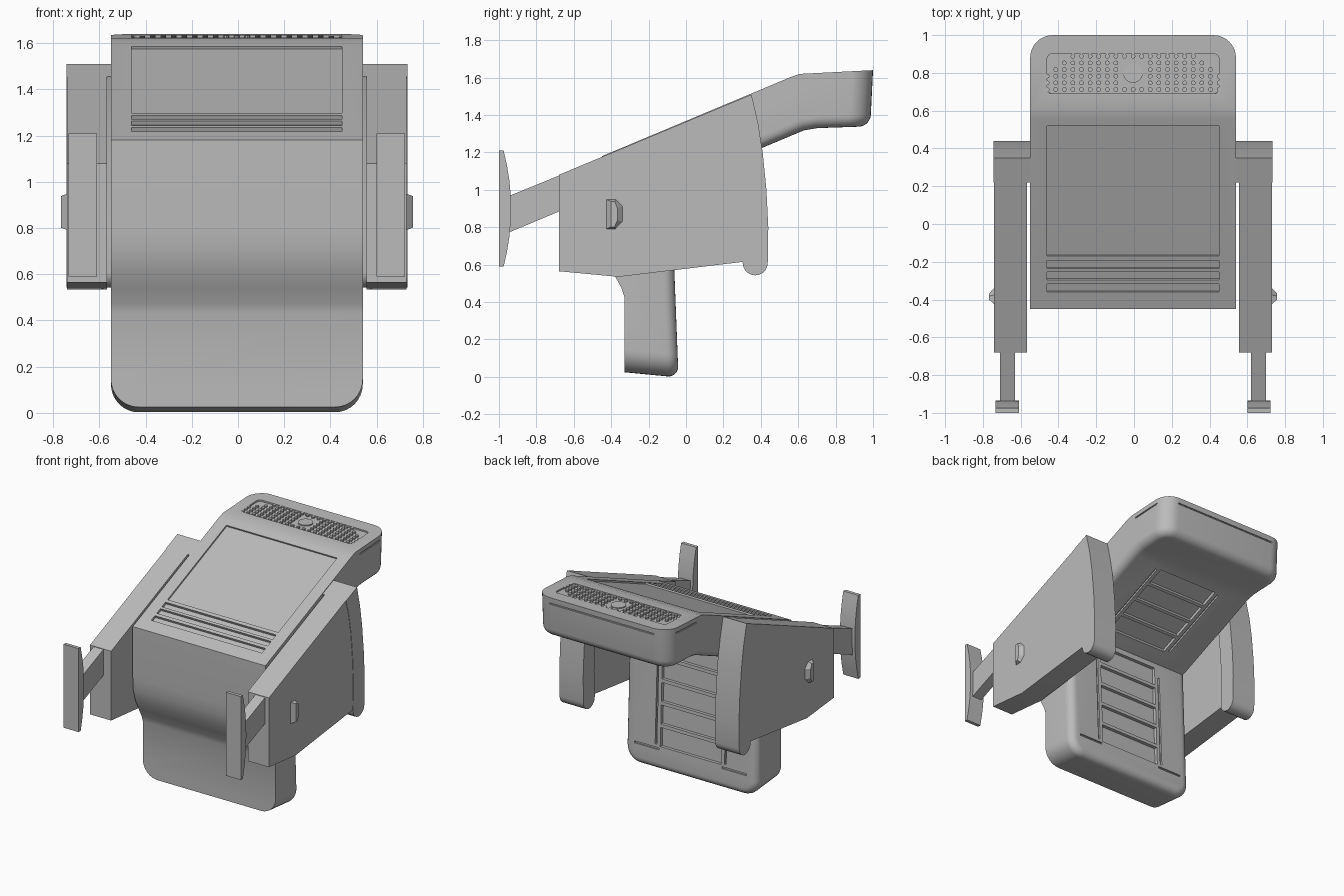
import bpy, bmesh, math
from mathutils import Matrix, Vector

if "Cube" in bpy.data.objects:
    bpy.data.objects.remove(bpy.data.objects["Cube"])

grey = bpy.data.materials.new("light_grey")
grey.use_nodes = True
grey.diffuse_color = (0.5, 0.5, 0.5, 1)
grey.node_tree.nodes["Principled BSDF"].inputs["Base Color"].default_value = grey.diffuse_color

MID = -0.005          # symmetry plane
HALF = 0.545          # half width of the shell
SLOPE = math.atan2(0.44, 1.05)


def finish(name, bm):
    bmesh.ops.recalc_face_normals(bm, faces=bm.faces)
    mesh = bpy.data.meshes.new(name)
    bm.to_mesh(mesh)
    bm.free()
    mesh.materials.append(grey)
    obj = bpy.data.objects.new(name, mesh)
    bpy.context.collection.objects.link(obj)
    return obj


def smooth(obj, angle=35):
    bpy.ops.object.select_all(action='DESELECT')
    obj.select_set(True)
    bpy.context.view_layer.objects.active = obj
    bpy.ops.object.shade_smooth_by_angle(angle=math.radians(angle))


def prism(bm, profile, x0, x1):
    """Extrude a (y, z) profile from x0 to x1."""
    face = bm.faces.new([bm.verts.new((x0, y, z)) for y, z in profile])
    ext = bmesh.ops.extrude_face_region(bm, geom=[face])
    verts = [g for g in ext["geom"] if isinstance(g, bmesh.types.BMVert)]
    bmesh.ops.translate(bm, verts=verts, vec=(x1 - x0, 0, 0))
    bmesh.ops.recalc_face_normals(bm, faces=bm.faces)


def box(bm, centre, size, tilt, round_corner=0):
    """Box tilted about x, with optional rounded upright corners."""
    m = Matrix.Translation(centre) @ Matrix.Rotation(tilt, 4, 'X')
    made = bmesh.ops.create_cube(bm, size=1, matrix=m @ Matrix.Diagonal((*size, 1)))
    if round_corner:
        up = m.to_3x3() @ Vector((0, 0, 1))
        edges = {e for v in made["verts"] for e in v.link_edges}
        edges = [e for e in edges
                 if abs((e.verts[0].co - e.verts[1].co).normalized().dot(up)) > 0.99]
        bmesh.ops.bevel(bm, geom=edges, offset=round_corner, segments=4,
                        profile=0.5, affect='EDGES')


def top_z(y):
    return 1.18 + math.tan(SLOPE) * (y + 0.45)


# Main shell: folded slab, sharp on the outside, rounded on the inside
outer = [(-0.33, 0.025), (-0.33, 0.43), (-0.345, 0.475), (-0.38, 0.54), (-0.42, 0.62),
         (-0.445, 0.71), (-0.45, 0.8), (-0.45, 1.18), (0.56, top_z(0.56)),
         (0.61, 1.62), (1.0, 1.64)]
inner = [(0.985, 1.34), (0.7, 1.33), (0.63, 1.318), (-0.08, 1.02), (-0.04, -0.003)]
bm = bmesh.new()
prism(bm, outer + inner, MID - HALF, MID + HALF)


def is_point(v, p):
    return abs(v.co.y - p[0]) < 1e-4 and abs(v.co.z - p[1]) < 1e-4


def joins(e, p, q):
    a, b = e.verts
    return (is_point(a, p) and is_point(b, q)) or (is_point(a, q) and is_point(b, p))


ends = [e for e in bm.edges
        if joins(e, outer[0], inner[-1]) or joins(e, outer[-1], inner[0])]
bmesh.ops.bevel(bm, geom=ends, offset=0.12, segments=8, profile=0.5, affect='EDGES')


def on_inner(v):
    return any((abs((v.co.y - p[0]) * (q[1] - p[1]) - (v.co.z - p[1]) * (q[0] - p[0]))
                / math.dist(p, q) < 1e-3
                and min(p[0], q[0]) - .01 < v.co.y < max(p[0], q[0]) + .01)
               for p, q in zip(inner, inner[1:]))


inner_faces = {f for f in bm.faces if all(on_inner(v) for v in f.verts)}
rim = [e for e in bm.edges if sum(f in inner_faces for f in e.link_faces) == 1]
bmesh.ops.bevel(bm, geom=rim, offset=0.06, segments=6, profile=0.5, affect='EDGES')
shell = finish("folding_shell", bm)

# Recesses: screen, slots, grille tray, ribbed inner panels
bm = bmesh.new()
box(bm, (MID, 0.175, top_z(0.175)), (0.91, 0.69 / math.cos(SLOPE), 0.024), SLOPE)
for y in (-0.215, -0.275, -0.34):
    box(bm, (MID, y, top_z(y)), (0.91, 0.046, 0.036), SLOPE)
END_TILT = math.atan2(0.02, 0.39)
box(bm, (MID, 0.795, 1.63), (0.91, 0.21, 0.024), END_TILT, 0.025)
leg_tilt = math.atan2(0.04, 1.02)
for i in range(5):
    z = 0.25 + 0.165 * i
    box(bm, (MID, -0.04 - 0.039 * z, z), (0.5, 0.05, 0.14), leg_tilt)
    if i < 4:
        y = 0.09 + 0.145 * i
        box(bm, (MID, y, 1.02 + 0.42 * (y + 0.08)), (0.5, 0.135, 0.05), SLOPE)
# Seam grooves across the cushions
for s in (-1, 1):
    box(bm, (MID + s * 0.36, -0.046, 0.16), (0.2, 0.024, 0.014), leg_tilt)
    box(bm, (MID + s * 0.285, -0.06, 0.55), (0.014, 0.03, 0.72), leg_tilt)
    box(bm, (MID + s * 0.285, 0.31, 1.184), (0.014, 0.58, 0.03), SLOPE)
    box(bm, (MID + s * 0.545, 0.78, 1.59), (0.014, 0.24, 0.01), END_TILT)
box(bm, (MID, 0.998, 1.595), (0.86, 0.016, 0.01), 0)
cutter = finish("recess_cutter", bm)
cutter.hide_render = True
mod = shell.modifiers.new("recesses", 'BOOLEAN')
mod.object, mod.solver = cutter, 'EXACT'
bpy.context.view_layer.objects.active = shell
bpy.ops.object.modifier_apply(modifier=mod.name)
bpy.data.objects.remove(cutter)
smooth(shell)

# Grille studs in the tray, stepped at the outer ends, around a plain disc
bm = bmesh.new()


def stud(x, y, radius, height, sides):
    z = 1.62 + (y - 0.61) * 0.051 - 0.012 + height / 2
    bmesh.ops.create_cone(bm, cap_ends=True, segments=sides, radius1=radius,
                          radius2=radius, depth=height,
                          matrix=Matrix.Translation((x, y, z)))


for col in range(-10, 11):
    rows = min(6, 13 - abs(col))
    for row in range(rows):
        x, y = col * 0.0455, 0.712 + row * 0.0352
        if math.hypot(x, y - 0.8) > 0.07:
            stud(MID + x, y, 0.0125, 0.012, 10)
stud(MID, 0.8, 0.052, 0.008, 24)
smooth(finish("grille_studs", bm))

# Side arms
back_arc = [(0.35, 1.51), (0.385, 1.36), (0.41, 1.2), (0.43, 1.0), (0.44, 0.8), (0.437, 0.61)]
front_arc = [(0.303, 0.61), (0.31, 0.8), (0.3, 1.0), (0.28, 1.2), (0.25, 1.36), (0.22, 1.456)]
foot = [(0.37 + 0.067 * math.cos(a), 0.61 - 0.067 * math.sin(a))
        for a in (math.pi * i / 10 for i in range(1, 10))]
arm = [(-0.68, 1.08), *front_arc[::-1], (0.303, 0.615), (-0.36, 0.535), (-0.68, 0.565)]
bar = [(-0.94, 0.97), (-0.67, 1.08), (-0.67, 0.888), (-0.94, 0.775)]
pad = [(-1, 0.59), (-1, 1.21), (-0.975, 1.21)] + [
    (-0.935 - 0.04 * (t / 4) ** 2, 0.9 + 0.31 * t / 4) for t in range(3, -4, -1)
] + [(-0.975, 0.59)]
parts = {
    "arm_panel": (arm, 0.562, 0.735),
    "arm_back_band": (back_arc + foot + front_arc, 0.542, 0.738),
    "arm_bar": (bar, 0.625, 0.705),
    "arm_pad": (pad, 0.605, 0.728),
}
for side, s in (("left", 1), ("right", -1)):
    for name, (profile, x0, x1) in parts.items():
        bm = bmesh.new()
        prism(bm, profile, MID + s * x0, MID + s * x1)
        smooth(finish(f"{side}_{name}", bm))

    # Latch: tapered block on the outer face
    bm = bmesh.new()
    latch = [(-0.43, 0.79), (-0.375, 0.79), (-0.335, 0.83),
             (-0.335, 0.91), (-0.375, 0.95), (-0.43, 0.95)]
    prism(bm, latch, MID + s * 0.73, MID + s * 0.762)
    for v in bm.verts:
        if abs(v.co.x - MID) > 0.75:
            v.co.y = -0.385 + (v.co.y + 0.385) * 0.35
            v.co.z = 0.87 + (v.co.z - 0.87) * 0.85
    finish(f"{side}_latch", bm)
